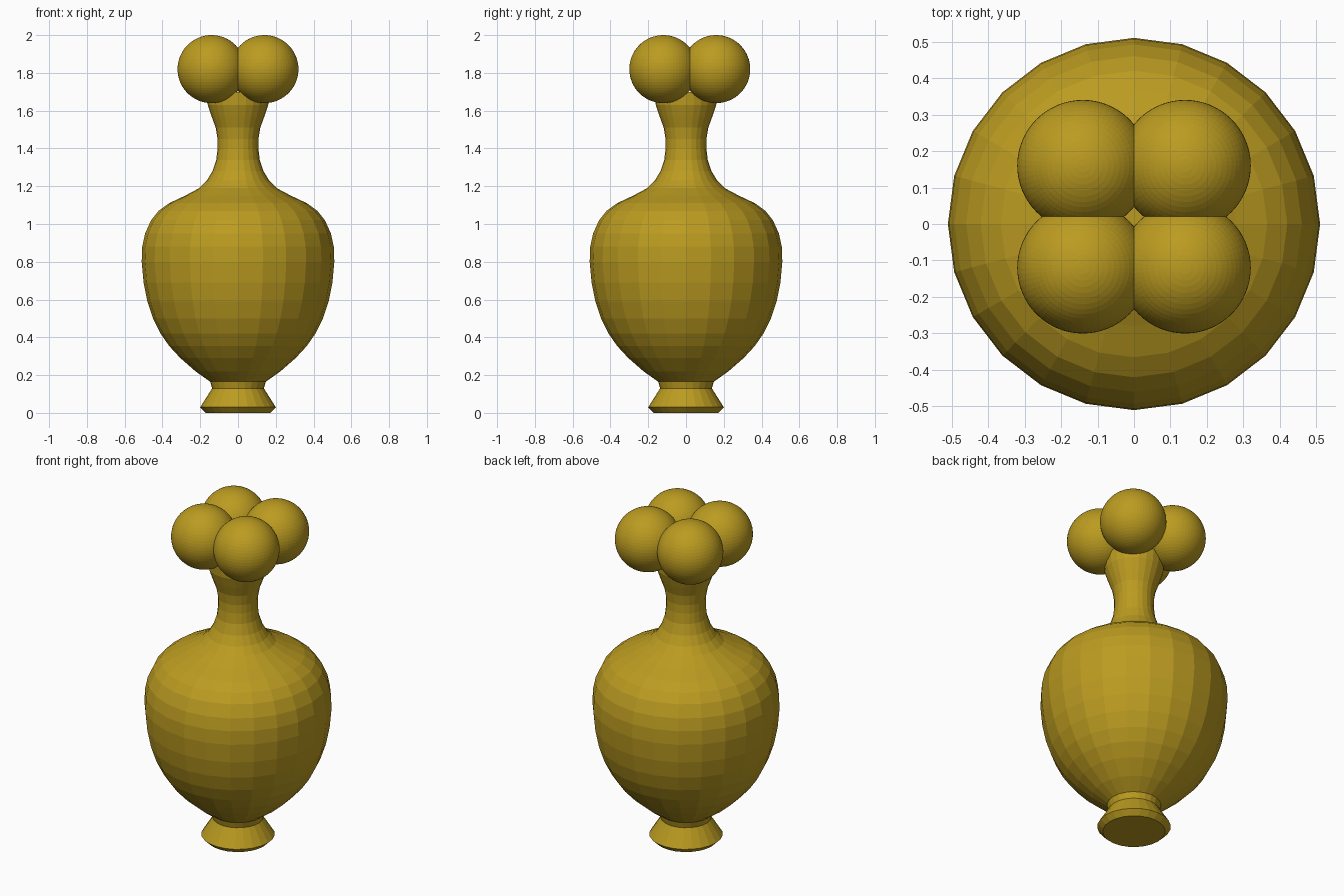
import bpy, bmesh
from math import cos, sin, tau

if "Cube" in bpy.data.objects:
    bpy.data.objects.remove(bpy.data.objects["Cube"])

SIDES = 24

gold = bpy.data.materials.new("old_gold")
gold.diffuse_color = (0.5, 0.33, 0.015, 1)
gold.use_nodes = True
gold.node_tree.nodes["Principled BSDF"].inputs["Base Color"].default_value = gold.diffuse_color


def finish(name, bm):
    bmesh.ops.recalc_face_normals(bm, faces=bm.faces)
    mesh = bpy.data.meshes.new(name)
    bm.to_mesh(mesh)
    bm.free()
    mesh.materials.append(gold)
    obj = bpy.data.objects.new(name, mesh)
    bpy.context.collection.objects.link(obj)
    return obj


def lathe(name, profile):
    """Capped flat-faced turning from (radius, height) points."""
    bm = bmesh.new()
    rings = [[bm.verts.new((r * cos(tau * i / SIDES), r * sin(tau * i / SIDES), z))
              for i in range(SIDES)] for r, z in profile]
    for a, b in zip(rings, rings[1:]):
        for i in range(SIDES):
            j = (i + 1) % SIDES
            bm.faces.new((a[i], a[j], b[j], b[i]))
    bm.faces.new(rings[0][::-1])
    bm.faces.new(rings[-1])
    return finish(name, bm)


# Vase: foot, collar, belly, shoulder, neck and flared mouth
lathe("vase", [
    (0.17, 0.0), (0.20, 0.03), (0.137, 0.13), (0.147, 0.165),
    (0.225, 0.22), (0.305, 0.29), (0.365, 0.355), (0.41, 0.42),
    (0.45, 0.50), (0.48, 0.59), (0.50, 0.69), (0.51, 0.80),
    (0.507, 0.88), (0.492, 0.95), (0.46, 1.02), (0.42, 1.07),
    (0.365, 1.11), (0.28, 1.15), (0.205, 1.19), (0.165, 1.23),
    (0.135, 1.28), (0.115, 1.34), (0.108, 1.40), (0.108, 1.45),
    (0.118, 1.51), (0.14, 1.57), (0.16, 1.63), (0.165, 1.70),
])

# Four balls crowning the mouth
for side, x in (("left", -0.14), ("right", 0.14)):
    for depth, y in (("front", -0.12), ("back", 0.16)):
        bm = bmesh.new()
        bmesh.ops.create_uvsphere(bm, u_segments=64, v_segments=32, radius=0.18)
        ball = finish(f"ball_{depth}_{side}", bm)
        ball.location = (x, y, 1.82)
